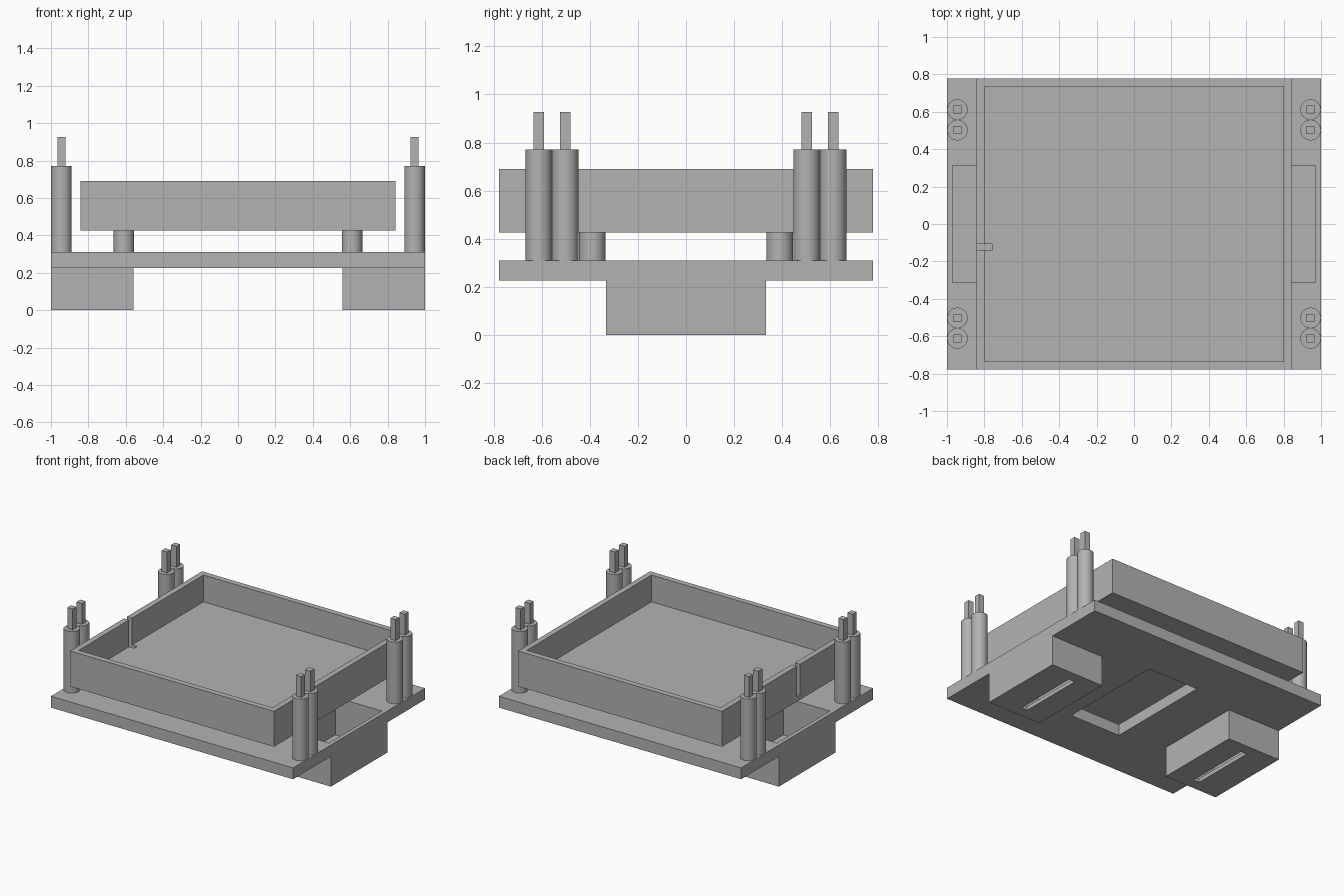
import bpy
from mathutils import Vector

default = bpy.data.objects.get("Cube")
if default:
    bpy.data.objects.remove(default, do_unlink=True)

grey = bpy.data.materials.new("plain_grey")
grey.use_nodes = True
grey.diffuse_color = (0.45, 0.45, 0.45, 1)
grey.node_tree.nodes["Principled BSDF"].inputs["Base Color"].default_value = grey.diffuse_color


def box(name, low, high):
    """Box between two opposite corners."""
    low, high = Vector(low), Vector(high)
    bpy.ops.mesh.primitive_cube_add(size=1)
    ob = bpy.context.object
    ob.name = name
    for v in ob.data.vertices:
        v.co = [(l + h) / 2 + c * (h - l) for l, h, c in zip(low, high, v.co)]
    ob.data.materials.append(grey)
    return ob


def cylinder(name, x, y, z0, z1, radius=0.055):
    bpy.ops.mesh.primitive_cylinder_add(vertices=40, radius=radius, depth=z1 - z0,
                                        location=(x, y, (z0 + z1) / 2))
    ob = bpy.context.object
    ob.name = name
    ob.data.materials.append(grey)
    bpy.ops.object.shade_smooth_by_angle()
    return ob


def combine(target, tool, operation):
    """Apply a boolean and discard the tool."""
    mod = target.modifiers.new("boolean", "BOOLEAN")
    mod.operation, mod.solver, mod.object = operation, "EXACT", tool
    bpy.context.view_layer.objects.active = target
    bpy.ops.object.modifier_apply(modifier=mod.name)
    bpy.data.objects.remove(tool, do_unlink=True)


def mirrored_box(name, side, x0, x1, half_y, z0, z1):
    """Box on one side, centred on y."""
    a, b = sorted((side * x0, side * x1))
    return box(name, (a, -half_y, z0), (b, half_y, z1))


# Base plate with two hollow feet and a central opening
BASE_LOW, BASE_TOP = 0.225, 0.31
TRAY_LOW, TRAY_TOP = 0.425, 0.69
base = box("base_plate", (-1, -0.778, BASE_LOW), (1, 0.778, BASE_TOP))
for side in (-1, 1):
    combine(base, mirrored_box("foot", side, 0.56, 1, 0.333, 0, BASE_LOW), "UNION")
for side in (-1, 1):
    combine(base, mirrored_box("cavity", side, 0.585, 0.97, 0.312, 0.03, 0.4), "DIFFERENCE")
    combine(base, mirrored_box("foot_slot", side, 0.735, 0.785, 0.25, -0.1, 0.1), "DIFFERENCE")
combine(base, box("opening", (-0.21, -0.41, 0.1), (0.21, 0.41, 0.4)), "DIFFERENCE")

# Open tray with a narrow slot in one wall
tray = box("tray", (-0.842, -0.778, TRAY_LOW), (0.842, 0.778, TRAY_TOP))
combine(tray, box("tray_hollow", (-0.8, -0.735, 0.49), (0.8, 0.735, 0.9)), "DIFFERENCE")
combine(tray, box("wall_slot", (-0.9, -0.142, 0.46), (-0.76, -0.106, 0.9)), "DIFFERENCE")

# Standoffs below the tray, and paired posts with square pins at the corners
for sx in (-1, 1):
    for sy in (-1, 1):
        cylinder("standoff", sx * 0.61, sy * 0.39, BASE_TOP, TRAY_LOW)
        for offset in (0.502, 0.612):
            x, y = sx * 0.944, sy * offset
            cylinder("corner_post", x, y, BASE_TOP, 0.77)
            box("square_pin", (x - 0.022, y - 0.022, 0.77), (x + 0.022, y + 0.022, 0.926))
